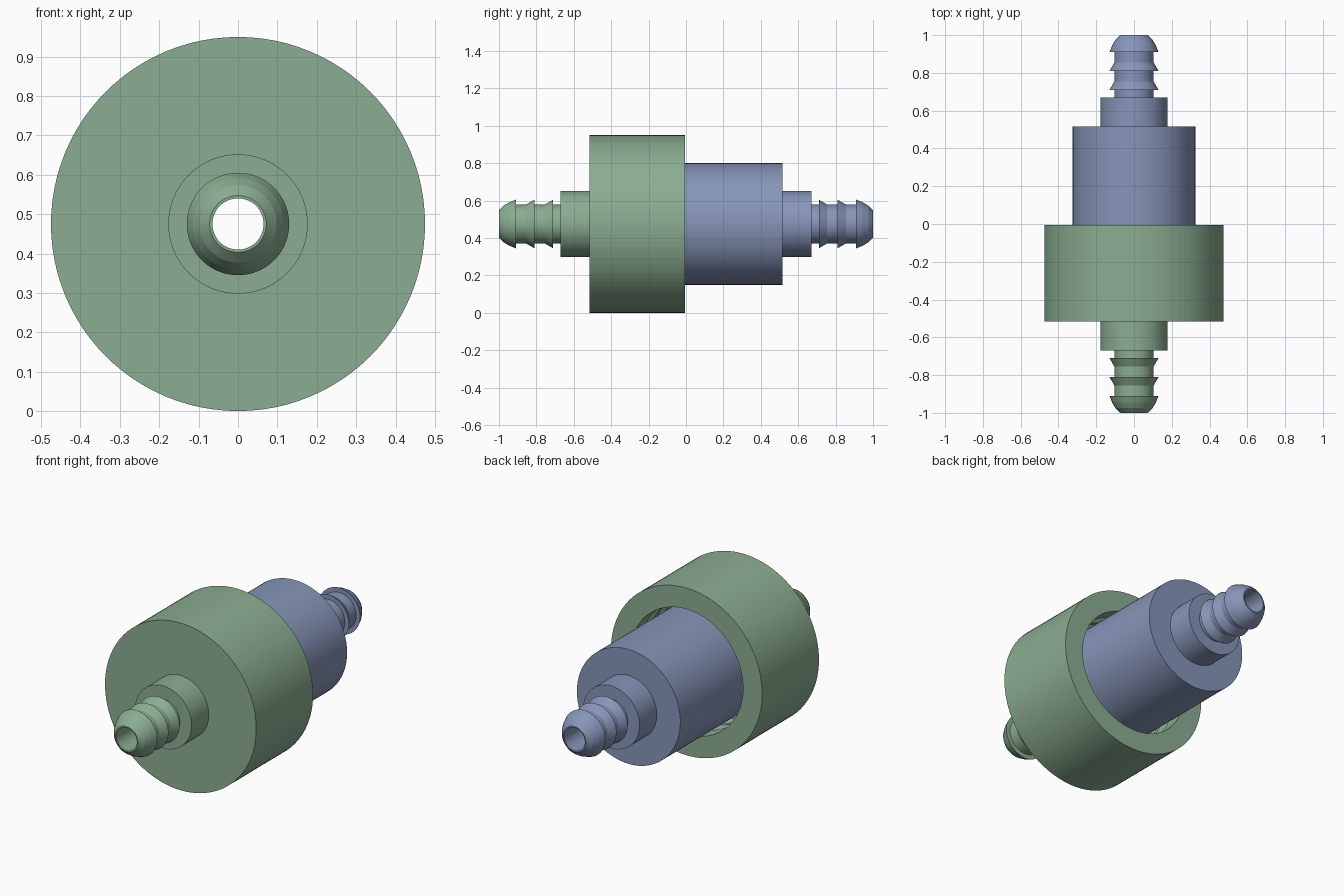
import bpy, math

if "Cube" in bpy.data.objects:
    bpy.data.objects.remove(bpy.data.objects["Cube"])

SEGMENTS = 96
AXIS_Z = 0.475


def lathe(name, profile, color):
    """Revolve a closed (y, radius) profile about the coupling axis."""
    n = len(profile)
    verts, faces = [], []
    for s in range(SEGMENTS):
        a = 2 * math.pi * s / SEGMENTS
        verts += [(r * math.cos(a), y, AXIS_Z + r * math.sin(a)) for y, r in profile]
    for s in range(SEGMENTS):
        t = (s + 1) % SEGMENTS
        for i in range(n):
            j = (i + 1) % n
            faces.append((s * n + i, s * n + j, t * n + j, t * n + i))
    mesh = bpy.data.meshes.new(name)
    mesh.from_pydata(verts, [], faces)
    obj = bpy.data.objects.new(name, mesh)
    bpy.context.collection.objects.link(obj)
    mat = bpy.data.materials.new(name + "_plastic")
    mat.diffuse_color = color
    mat.use_nodes = True
    mat.node_tree.nodes["Principled BSDF"].inputs["Base Color"].default_value = mat.diffuse_color
    mesh.materials.append(mat)
    # consistent outward normals
    bpy.context.view_layer.objects.active = obj
    obj.select_set(True)
    bpy.ops.object.mode_set(mode='EDIT')
    bpy.ops.mesh.select_all(action='SELECT')
    bpy.ops.mesh.normals_make_consistent(inside=False)
    bpy.ops.object.mode_set(mode='OBJECT')
    obj.select_set(False)
    return obj


def hose_barb(side):
    """Outer profile of tip, three barbs and collar, from the tip inwards."""
    p = [(1.0, 0.065), (1.0, 0.072), (0.975, 0.098), (0.945, 0.116), (0.91, 0.13)]
    for start, end in ((0.91, 0.81), (0.81, 0.71)):
        p += [(start, 0.104), (end + 0.045, 0.104), (end, 0.13)]
    p += [(0.71, 0.104), (0.67, 0.104), (0.67, 0.177), (0.515, 0.177)]
    return [(side * y, r) for y, r in p]


# Female half: wide shell with a stepped, grooved socket
socket = [(-0.515, 0.475), (-0.005, 0.475), (-0.005, 0.355)]
for y in (-0.10, -0.20):
    socket += [(y, 0.355), (y - 0.02, 0.385), (y - 0.05, 0.385), (y - 0.07, 0.355)]
socket += [(-0.42, 0.355), (-0.42, 0.065)]
lathe("socket_half", hose_barb(-1) + socket, (0.26, 0.42, 0.29, 1))

# Male half: plug reaching into the socket, with a through bore
plug = [(0.515, 0.325), (-0.35, 0.325), (-0.35, 0.065)]
lathe("plug_half", hose_barb(1) + plug, (0.24, 0.30, 0.48, 1))
